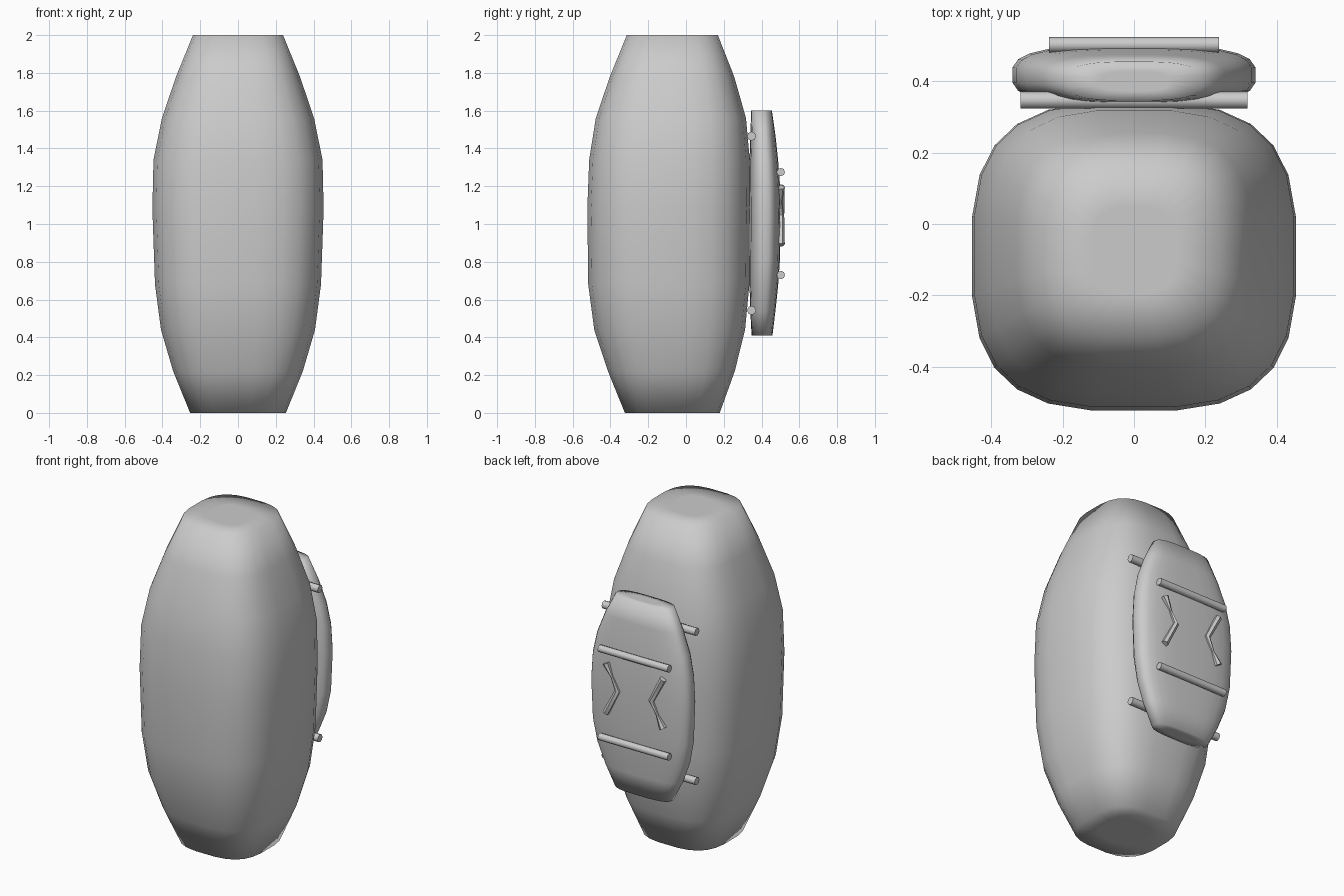
import bpy, bmesh, math
from mathutils import Vector

if "Cube" in bpy.data.objects:
    bpy.data.objects.remove(bpy.data.objects["Cube"])


def finish(name, bm, angle=None):
    bmesh.ops.recalc_face_normals(bm, faces=bm.faces[:])
    mesh = bpy.data.meshes.new(name)
    bm.to_mesh(mesh)
    bm.free()
    obj = bpy.data.objects.new(name, mesh)
    bpy.context.collection.objects.link(obj)
    for p in mesh.polygons:
        p.use_smooth = True
    if angle:
        bpy.ops.object.select_all(action='DESELECT')
        obj.select_set(True)
        bpy.context.view_layer.objects.active = obj
        bpy.ops.object.shade_smooth_by_angle(angle=math.radians(angle))
    return obj


def skin(bm, rings):
    """Bridge consecutive vertex rings and cap both ends."""
    for a, b in zip(rings, rings[1:]):
        n = len(a)
        for i in range(n):
            j = (i + 1) % n
            bm.faces.new((a[i], a[j], b[j], b[i]))
    bm.faces.new(rings[0])
    bm.faces.new(rings[-1])


def barrel(name, levels, sides=24, power=3.0):
    """Stack rounded-square sections given as (z, half width, y min, y max)."""
    def inset(z, hx, y0, y1):
        m, h = (y0 + y1) / 2, (y1 - y0) / 4
        return (z, hx / 2, m - h, m + h)

    levels = [inset(*levels[0])] + levels + [inset(*levels[-1])]
    bm = bmesh.new()
    rings = []
    for z, hx, y0, y1 in levels:
        ring = []
        for i in range(sides):
            a = math.tau * (i + 0.5) / sides
            c, s = math.cos(a), math.sin(a)
            x = math.copysign(abs(c) ** (2 / power), c) * hx
            y = (y0 + y1) / 2 + math.copysign(abs(s) ** (2 / power), s) * (y1 - y0) / 2
            ring.append(bm.verts.new((x, y, z)))
        rings.append(ring)
    skin(bm, rings)
    return finish(name, bm)


def tube(name, points, radii, sides=8):
    """Sweep a round section along points lying in an xz plane."""
    pts = [Vector(p) for p in points]
    side = Vector((0, 1, 0))
    bm = bmesh.new()
    rings = []
    for k, p in enumerate(pts):
        t = (pts[min(k + 1, len(pts) - 1)] - pts[max(k - 1, 0)]).normalized()
        v = t.cross(side)
        ring = []
        for i in range(sides):
            a = math.tau * i / sides
            ring.append(bm.verts.new(p + radii[k] * (side * math.cos(a) + v * math.sin(a))))
        rings.append(ring)
    skin(bm, rings)
    return finish(name, bm, 50)


# Large barrel-shaped body
barrel("body", [
    (0.00, 0.255, -0.325, 0.18),
    (0.22, 0.345, -0.415, 0.26),
    (0.44, 0.410, -0.488, 0.315),
    (0.68, 0.442, -0.520, 0.338),
    (1.08, 0.456, -0.525, 0.342),
    (1.34, 0.450, -0.515, 0.340),
    (1.56, 0.405, -0.480, 0.320),
    (1.78, 0.330, -0.405, 0.257),
    (2.00, 0.240, -0.315, 0.17),
])

# Flattened pack on the back
barrel("back_pack", [
    (0.41, 0.190, 0.347, 0.458),
    (0.54, 0.255, 0.340, 0.474),
    (0.67, 0.305, 0.336, 0.488),
    (0.81, 0.332, 0.334, 0.498),
    (1.05, 0.342, 0.333, 0.501),
    (1.21, 0.332, 0.334, 0.498),
    (1.34, 0.305, 0.336, 0.488),
    (1.47, 0.255, 0.340, 0.474),
    (1.60, 0.190, 0.345, 0.455),
])

# Horizontal rods: two behind the pack, two on its face
for label, z, y, half, r in (("upper_mount", 1.465, 0.347, 0.318, 0.024),
                             ("lower_mount", 0.543, 0.347, 0.318, 0.024),
                             ("upper_face", 1.275, 0.502, 0.238, 0.022),
                             ("lower_face", 0.73, 0.502, 0.238, 0.022)):
    tube(label + "_rod", [(-half, y, z), (half, y, z)], [r, r])

# Bent handles, each with one pinched arm; turned half a circle for the pair
for label, s in (("right", 1), ("left", -1)):
    path = [(0.195, 0.15), (0.155, 0.075), (0.115, 0.0), (0.195, -0.155)]
    tube(label + "_handle", [(s * x, 0.502, 1.045 + s * z) for x, z in path],
         [0.022, 0.007, 0.018, 0.02], 6)
